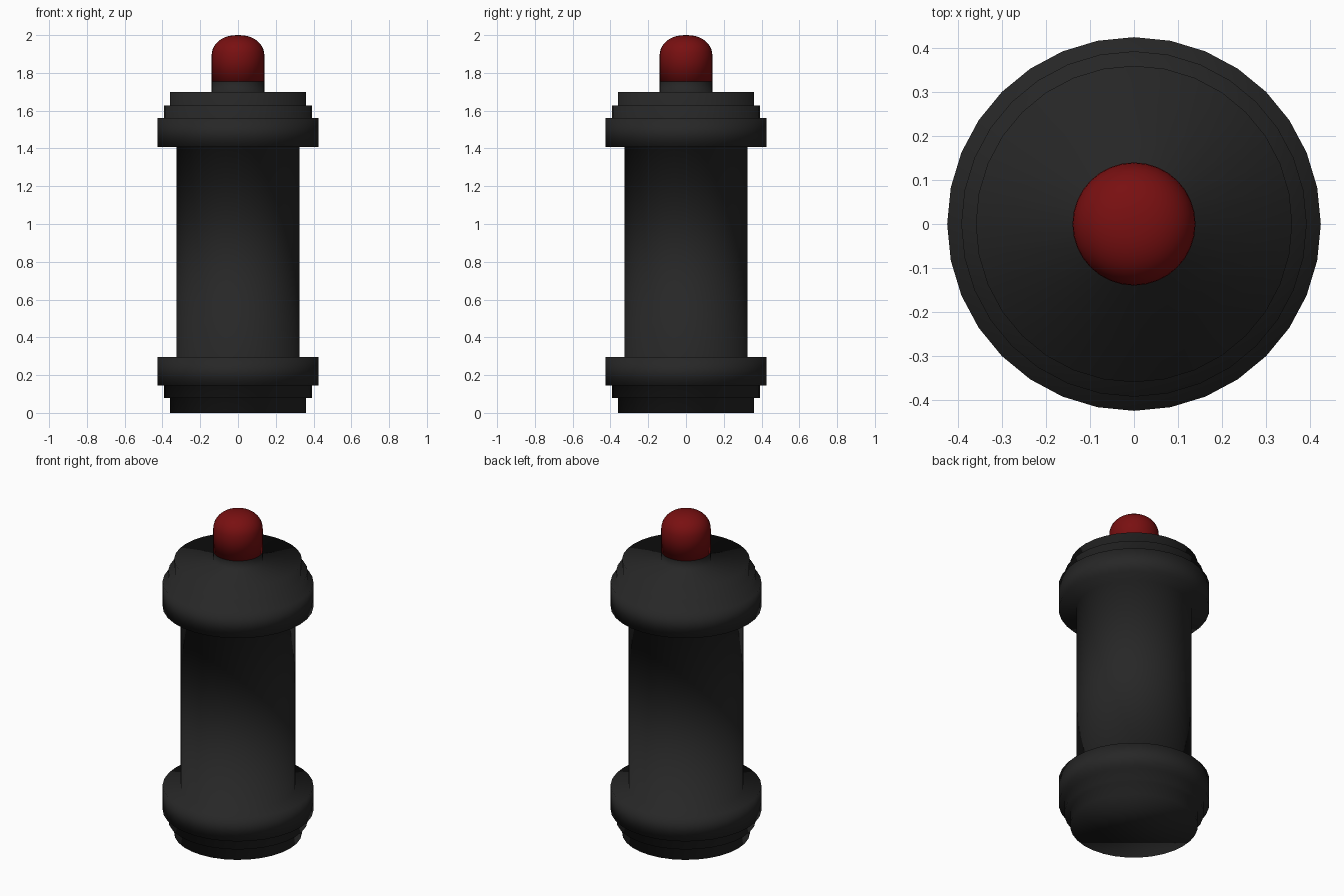
import bpy, bmesh, math

if "Cube" in bpy.data.objects:
    bpy.data.objects.remove(bpy.data.objects["Cube"])

SIDES = 32


def material(name, rgb):
    m = bpy.data.materials.new(name)
    m.diffuse_color = (*rgb, 1.0)
    m.use_nodes = True
    m.node_tree.nodes["Principled BSDF"].inputs["Base Color"].default_value = m.diffuse_color
    return m


def lathe(name, profile, mat, cap_bottom=True):
    """Revolve (radius, height) points around z; radius 0 makes a pole."""
    bm = bmesh.new()
    rings = []
    for r, z in profile:
        if r < 1e-5:
            rings.append([bm.verts.new((0, 0, z))])
        else:
            rings.append([bm.verts.new((r * math.cos(2 * math.pi * i / SIDES),
                                        r * math.sin(2 * math.pi * i / SIDES), z))
                          for i in range(SIDES)])
    for a, b in zip(rings, rings[1:]):
        for i in range(SIDES):
            j = (i + 1) % SIDES
            if len(b) == 1:
                bm.faces.new((a[i], a[j], b[0]))
            else:
                bm.faces.new((a[i], a[j], b[j], b[i]))
    if cap_bottom:
        bm.faces.new(list(reversed(rings[0])))
    for f in bm.faces:
        f.smooth = True
    me = bpy.data.meshes.new(name)
    bm.to_mesh(me)
    bm.free()
    me.materials.append(mat)
    ob = bpy.data.objects.new(name, me)
    bpy.context.collection.objects.link(ob)
    return ob


black = material("matte black", (0.02, 0.02, 0.02))
red = material("dark red", (0.19, 0.005, 0.0055))

# Handle: stepped foot, narrow grip, stepped head and button collar
steps = [(0.36, 0.0, 0.08), (0.393, 0.08, 0.145), (0.425, 0.145, 0.295),
         (0.325, 0.295, 1.408), (0.425, 1.408, 1.56), (0.393, 1.56, 1.627),
         (0.36, 1.627, 1.70), (0.14, 1.70, 1.755)]
outline = [(r, z) for r, z0, z1 in steps for z in (z0, z1)]
lathe("handle_body", outline, black)

# Button: straight sides with a rounded, flattened top
dome = []
for k in range(11):
    t = math.pi / 2 * k / 10
    dome.append((0.14 * max(0.0, math.cos(t)) ** 0.9, 1.885 + 0.115 * math.sin(t) ** 0.9))
dome[-1] = (0.0, 2.0)
lathe("push_button", [(0.14, 1.755)] + dome, red)
